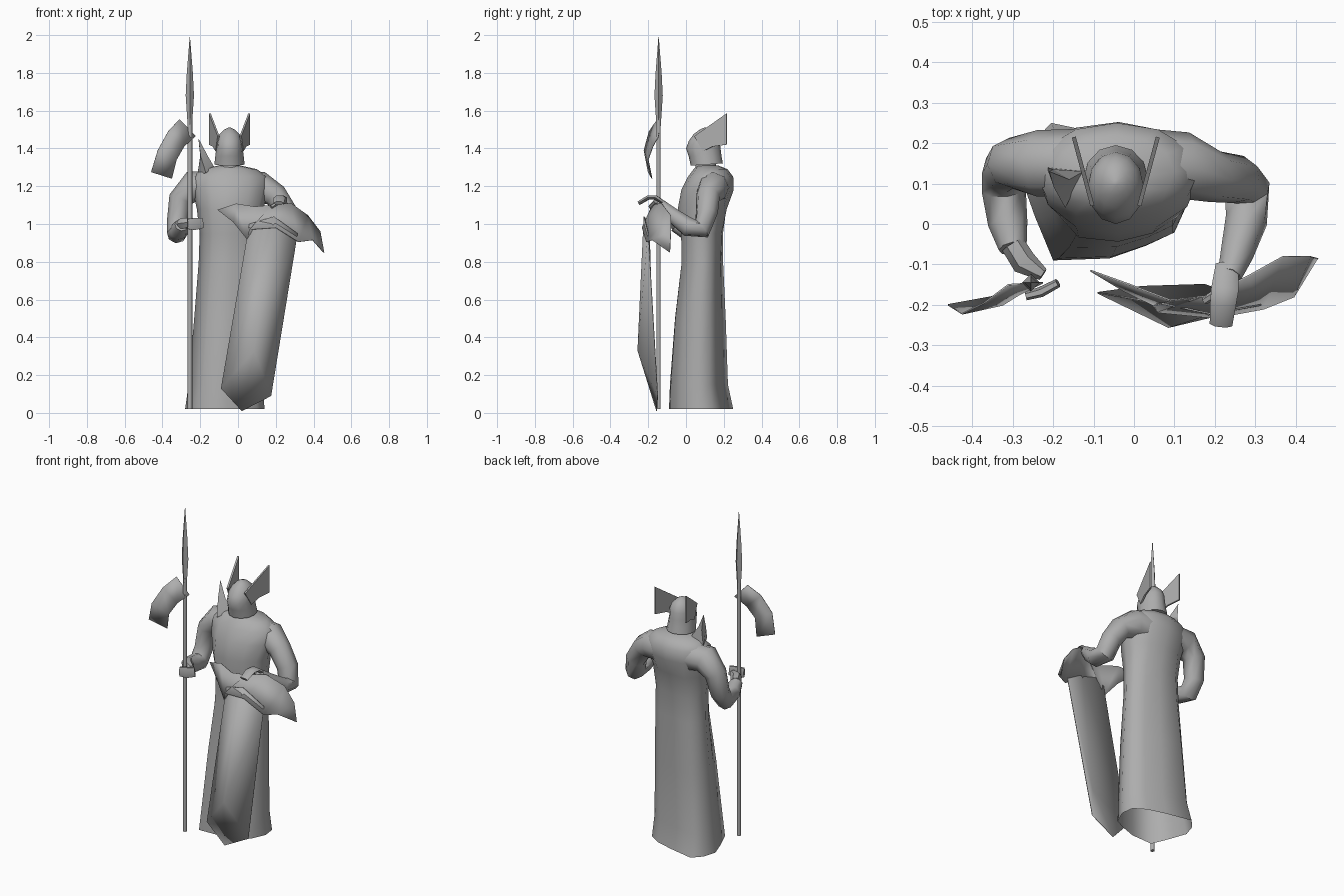
import bpy, bmesh, math
from mathutils import Vector

grey = bpy.data.materials.new("stone_grey")
grey.diffuse_color = (0.42, 0.42, 0.42, 1)
CX = -0.045  # head centre


def make(name, verts, faces, angle=40, thick=0):
    me = bpy.data.meshes.new(name)
    me.from_pydata([tuple(v) for v in verts], [], faces)
    bm = bmesh.new()
    bm.from_mesh(me)
    bmesh.ops.recalc_face_normals(bm, faces=bm.faces)
    bm.to_mesh(me)
    bm.free()
    me.materials.append(grey)
    ob = bpy.data.objects.new(name, me)
    bpy.context.collection.objects.link(ob)
    bpy.ops.object.select_all(action='DESELECT')
    ob.select_set(True)
    bpy.context.view_layer.objects.active = ob
    if angle:
        bpy.ops.object.shade_smooth_by_angle(angle=math.radians(angle))
    if thick:
        mod = ob.modifiers.new("thickness", 'SOLIDIFY')
        mod.thickness = thick
        mod.offset = 0
    return ob


def loft(name, rings, angle=40, bottom=True, top=True):
    n = len(rings[0])
    verts = [v for r in rings for v in r]
    faces = [(i*n+j, i*n+(j+1) % n, (i+1)*n+(j+1) % n, (i+1)*n+j)
             for i in range(len(rings)-1) for j in range(n)]
    if bottom:
        faces.append(tuple(range(n)))
    if top:
        faces.append(tuple(range(len(verts)-n, len(verts))))
    return make(name, verts, faces, angle)


def oval(x0, x1, y0, y1, z, n=12, tilt=0):
    cx, cy, rx, ry = (x0+x1)/2, (y0+y1)/2, (x1-x0)/2, (y1-y0)/2
    return [Vector((cx+rx*math.cos(a), cy+ry*math.sin(a), z+tilt*math.sin(a)))
            for a in (2*math.pi*k/n for k in range(n))]


def tube(name, pts, n=8, flat=1.0):
    # sweep rings of varying radius along a path, carrying the frame along
    P = [Vector(p[:3]) for p in pts]
    rings, old, u = [], None, None
    for i, p in enumerate(P):
        t = (P[min(i+1, len(P)-1)] - P[max(i-1, 0)]).normalized()
        if u is None:
            u = t.cross(Vector((0, 0, 1))).normalized()
        else:
            u = old.rotation_difference(t) @ u
        old, w = t, t.cross(u)
        r = pts[i][3]
        rings.append([p + u*r*math.cos(2*math.pi*k/n) + w*r*flat*math.sin(2*math.pi*k/n)
                      for k in range(n)])
    return loft(name, rings, 50)


def strip(name, a, b, angle=40, thick=0.004):
    n = len(a)
    return make(name, a+b, [(i, i+1, n+i+1, n+i) for i in range(n-1)], angle, thick)


# Robe and torso: angular hem blending into oval sections
hem = [(0.14, 0.07), (0.13, 0.145), (0.06, 0.19), (-0.05, 0.222), (-0.205, 0.255), (-0.255, 0.2),
       (-0.28, 0.12), (-0.245, 0.02), (-0.2, -0.09), (-0.06, -0.085), (0.03, -0.053), (0.1, -0.02)]
sections = [(0.02, -0.28, 0.14, -0.09, 0.25, 1), (0.15, -0.262, 0.134, -0.085, 0.222, 1),
            (0.5, -0.232, 0.13, -0.06, 0.212, 0.9), (0.8, -0.208, 0.125, -0.025, 0.2, 0.75),
            (0.95, -0.203, 0.122, -0.028, 0.202, 0.6), (1.08, -0.218, 0.135, -0.045, 0.225, 0.35),
            (1.18, -0.24, 0.16, -0.025, 0.255, 0.1), (1.25, -0.245, 0.16, 0.01, 0.25, 0),
            (1.29, -0.19, 0.1, 0.04, 0.22, 0), (1.31, -0.1, 0.01, 0.06, 0.17, 0)]
rings = []
for z, x0, x1, y0, y1, t in sections:
    ring = []
    for o, (hx, hy) in zip(oval(x0, x1, y0, y1, z), hem):
        h = Vector((x0+(hx+0.28)/0.42*(x1-x0), y0+(hy+0.09)/0.345*(y1-y0), z))
        ring.append(o.lerp(h, t))
    rings.append(ring)
loft("robe_and_torso", rings, 75, bottom=False)

# Neck and helmet
loft("neck", [oval(CX-0.055, CX+0.055, 0.05, 0.16, z) for z in (1.27, 1.34)])
loft("helmet", [oval(CX-w, CX+w, y0, y1, z, 12, tilt) for z, w, y0, y1, tilt in (
    (1.315, 0.08, 0.025, 0.195, 0.006), (1.36, 0.075, 0.014, 0.188, 0), (1.40, 0.07, 0.0, 0.183, 0),
    (1.44, 0.068, 0.015, 0.178, 0), (1.475, 0.054, 0.04, 0.165, 0),
    (1.498, 0.03, 0.07, 0.14, 0), (1.51, 0.006, 0.095, 0.108, 0))], 50)

# Helmet wings, mirrored about the head centre
for side, label in ((-1, "right"), (1, "left")):
    outline = [(0.045, 1.465), (0.215, 1.585), (0.215, 1.42), (0.14, 1.41), (0.09, 1.385)]
    make("helmet_wing_" + label,
         [(CX+side*(0.058+(y-0.045)*0.27), y, z) for y, z in outline],
         [(0, 1, 2, 3, 4)], 0, 0.01)

# Shoulder spike
make("shoulder_spike", [(-0.215, 0.14, 1.26), (-0.17, 0.04, 1.27), (-0.125, 0.13, 1.3),
                        (-0.198, 0.09, 1.36), (-0.16, 0.11, 1.36), (-0.2, 0.135, 1.36),
                        (-0.21, 0.13, 1.455)],
     [(0, 1, 3, 5), (1, 2, 4, 3), (2, 0, 5, 4), (5, 3, 6), (3, 4, 6), (4, 5, 6), (0, 2, 1)], 20)

# Arms and hands
tube("shield_arm", [(0.04, 0.15, 1.195, 0.085), (0.12, 0.145, 1.195, 0.083),
                    (0.2, 0.117, 1.15, 0.064), (0.257, 0.11, 1.06, 0.06),
                    (0.28, 0.085, 0.975, 0.058), (0.278, 0.01, 0.985, 0.053),
                    (0.255, -0.07, 1.045, 0.042), (0.235, -0.13, 1.1, 0.03)])
tube("spear_arm", [(-0.14, 0.15, 1.195, 0.085), (-0.24, 0.15, 1.2, 0.082), (-0.305, 0.15, 1.13, 0.063),
                   (-0.322, 0.13, 1.01, 0.055), (-0.322, 0.085, 0.95, 0.055),
                   (-0.312, 0.0, 0.965, 0.049), (-0.3, -0.06, 0.995, 0.035)])
tube("shield_hand", [(0.23, -0.1, 1.1, 0.028), (0.225, -0.16, 1.14, 0.034),
                     (0.22, -0.2, 1.14, 0.032), (0.215, -0.25, 1.11, 0.028)], 6, 0.4)
tube("shield_thumb", [(0.22, -0.16, 1.12, 0.012), (0.175, -0.19, 1.09, 0.01)], 6)
tube("spear_hand", [(-0.3, -0.05, 1.0, 0.03), (-0.272, -0.095, 1.005, 0.032),
                    (-0.225, -0.125, 1.01, 0.016)], 6)
tube("spear_fingers", [(-0.268, -0.178, 1.0, 0.011), (-0.23, -0.168, 1.0, 0.013),
                       (-0.188, -0.146, 1.005, 0.011)], 6, 2.8)

# Spear shaft and point
SX, SY = -0.255, -0.145
loft("spear_shaft", [oval(SX-0.013, SX+0.013, SY-0.013, SY+0.013, z, 6) for z in (0.02, 1.56)], 65)
loft("spear_point", [oval(SX-r, SX+r, SY-r, SY+r, z, 4) for z, r in
                     ((1.5, 0.01), (1.68, 0.022), (1.8, 0.016), (1.99, 0.001))], 20)

# Curved axe blade
strip("axe_blade",
      [(-0.31, -0.15, 1.555), (-0.37, -0.195, 1.49), (-0.425, -0.222, 1.39), (-0.46, -0.2, 1.275)],
      [(-0.225, -0.145, 1.465), (-0.285, -0.175, 1.41), (-0.325, -0.2, 1.34), (-0.35, -0.18, 1.24)])

# Long shield panel with a central ridge
make("shield_panel",
     [(-0.09, -0.17, 0.13), (0.02, -0.155, 0.01), (0.175, -0.15, 0.09), (0.085, -0.255, 0.33),
      (0.06, -0.195, 1.0), (0.19, -0.222, 1.04), (0.315, -0.2, 0.95)],
     [(0, 1, 3), (1, 2, 3), (0, 3, 5, 4), (3, 2, 6, 5)], 45, 0.004)

# Swept crescent along the shield top
upper = [(-0.108, -0.115, 1.075), (-0.01, -0.15, 1.108), (0.09, -0.188, 1.092), (0.18, -0.178, 1.1),
         (0.28, -0.13, 1.11), (0.37, -0.08, 1.045), (0.435, -0.08, 0.96), (0.455, -0.085, 0.85)]
lower = [(-0.1, -0.12, 1.068), (-0.025, -0.165, 1.01), (0.047, -0.2, 0.92), (0.06, -0.218, 0.97),
         (0.2, -0.232, 0.98), (0.32, -0.21, 0.905), (0.395, -0.18, 0.915), (0.45, -0.09, 0.852)]
strip("shield_crescent", upper, lower, 45)
